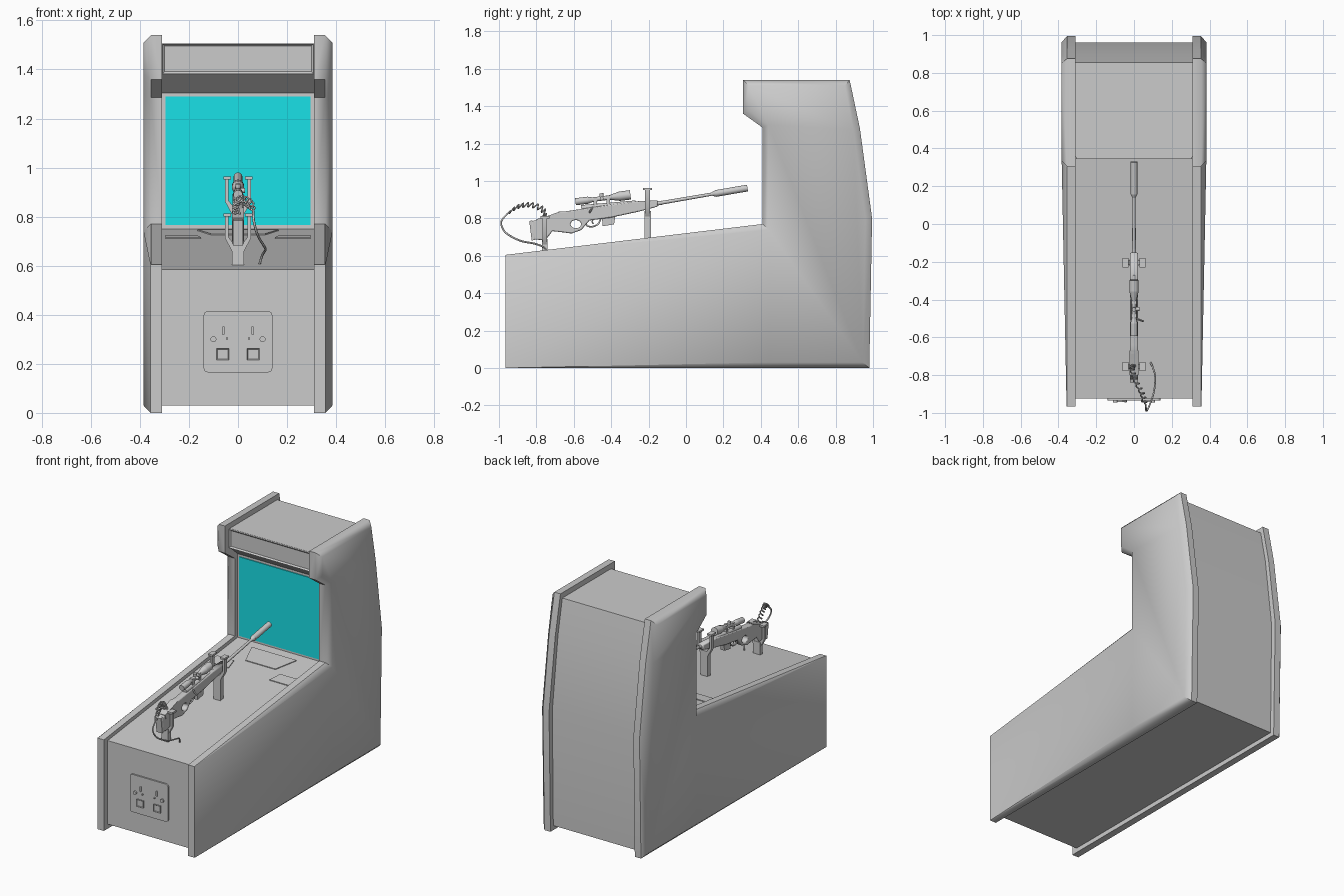
import bpy, bmesh, math
from mathutils import Vector, Matrix

if "Cube" in bpy.data.objects:
    bpy.data.objects.remove(bpy.data.objects["Cube"])


def finish(bm, name, angle=35, mirror=False):
    bmesh.ops.recalc_face_normals(bm, faces=bm.faces)
    me = bpy.data.meshes.new(name)
    bm.to_mesh(me)
    bm.free()
    me.shade_smooth()
    me.set_sharp_from_angle(angle=math.radians(angle))
    ob = bpy.data.objects.new(name, me)
    bpy.context.collection.objects.link(ob)
    if mirror:
        ob.modifiers.new("mirror", 'MIRROR')
    return ob


def loft(name, rings, cap_start=True, end_caps=None, **kw):
    """Join rings of equal length with quads and cap both ends."""
    bm = bmesh.new()
    vs = [[bm.verts.new(p) for p in r] for r in rings]
    n = len(vs[0])
    for a, b in zip(vs, vs[1:]):
        for i in range(n):
            j = (i + 1) % n
            bm.faces.new((a[i], a[j], b[j], b[i]))
    if cap_start:
        bm.faces.new(vs[0])
    for idx in (end_caps or [range(n)]):
        bm.faces.new([vs[-1][i] for i in idx])
    return finish(bm, name, **kw)


def prism(name, prof, x0, x1, **kw):
    return loft(name, [[(x, y, z) for y, z in prof] for x in (x0, x1)], **kw)


def box(name, x, y, z, round_y=0, inset=None, **kw):
    bm = bmesh.new()
    size = (x[1] - x[0], y[1] - y[0], z[1] - z[0])
    mid = Vector((x[0] + x[1], y[0] + y[1], z[0] + z[1])) / 2
    bmesh.ops.create_cube(bm, size=1, matrix=Matrix.Translation(mid) @ Matrix.Diagonal((*size, 1)))
    if round_y:
        edges = [e for e in bm.edges if abs((e.verts[0].co - e.verts[1].co).y) > 1e-5]
        bmesh.ops.bevel(bm, geom=edges, offset=round_y, segments=4, profile=0.5, affect='EDGES')
    if inset:
        bm.normal_update()
        front = [f for f in bm.faces if f.normal.y < -0.9]
        bmesh.ops.inset_region(bm, faces=front, thickness=inset, use_even_offset=True)
        for v in front[0].verts:
            v.co.y += inset
    return finish(bm, name, **kw)


def rod(name, p, q, r1, r2=None, seg=16, **kw):
    p, q = Vector(p), Vector(q)
    bm = bmesh.new()
    m = Matrix.Translation((p + q) / 2) @ (q - p).to_track_quat('Z', 'Y').to_matrix().to_4x4()
    bmesh.ops.create_cone(bm, cap_ends=True, segments=seg, radius1=r1,
                          radius2=r1 if r2 is None else r2, depth=(q - p).length, matrix=m)
    return finish(bm, name, **kw)


def spline(cu, pts, cyclic=False):
    s = cu.splines.new('POLY')
    s.points.add(len(pts) - 1)
    for sp, p in zip(s.points, pts):
        sp.co = (*p, *([0] * (3 - len(p))), 1)
    s.use_cyclic_u = cyclic


def tube(name, pts, r):
    cu = bpy.data.curves.new(name, 'CURVE')
    cu.dimensions, cu.bevel_depth, cu.bevel_resolution = '3D', r, 1
    cu.use_fill_caps = True
    spline(cu, pts)
    ob = bpy.data.objects.new(name, cu)
    bpy.context.collection.objects.link(ob)
    return ob


def smooth_path(pts, n=8):
    """Catmull-Rom path through the points."""
    P = [Vector(p) for p in pts]
    P = [P[0]] + P + [P[-1]]
    out = []
    for a, b, c, d in zip(P, P[1:], P[2:], P[3:]):
        for k in range(n):
            t = k / n
            out.append(0.5 * (2 * b + (c - a) * t + (2 * a - 5 * b + 4 * c - d) * t * t
                              + (3 * b - a - 3 * c + d) * t ** 3))
    return out + [P[-1]]


# Side panels: flat edge band, then a chamfer out to a raised outer face that fades at the front
edge = [(-.965, 0), (-.965, .605), (.41, .77), (.41, 1.285), (.305, 1.36), (.305, 1.54),
        (.875, 1.54), (.93, 1.28), (.995, .80), (.98, 0), (.41, 0)]
outer = [(-.965, 0), (-.965, .605), (.44, .74), (.44, 1.30), (.335, 1.38), (.335, 1.51),
         (.85, 1.51), (.895, 1.275), (.96, .80), (.945, .03), (.44, .03)]
loft("side_panel", [[(.31, y, z) for y, z in edge], [(.355, y, z) for y, z in edge],
                    [(.357 if i < 2 else .385, y, z) for i, (y, z) in enumerate(outer)]],
     end_caps=[(0, 1, 2, 10), range(2, 11)], angle=46, mirror=True)

# Cabinet body between the panels
prism("cabinet_body", [(-.925, .03), (-.925, .585), (.44, .75), (.44, 1.305), (.355, 1.38), (.355, 1.505),
                       (.855, 1.505), (.90, 1.28), (.96, .80), (.95, .03)], -.312, .312, angle=10)
box("marquee_frame", (-.308, .308), (.343, .36), (1.382, 1.504), inset=.009)

# Screen
screen = box("screen", (-.295, .295), (.434, .445), (.765, 1.29))
mat = bpy.data.materials.new("screen_cyan")
mat.diffuse_color = (.01, .75, .8, 1)
mat.use_nodes = True
mat.node_tree.nodes["Principled BSDF"].inputs["Base Color"].default_value = mat.diffuse_color
screen.data.materials.append(mat)


# Raised plates on the sloping deck
def deck(y):
    return .585 + (y + .925) * .165 / 1.365


def deck_plate(name, pts, **kw):
    loft(name, [[(x, y, deck(y) + h) for x, y in pts] for h in (-.005, .005)], **kw)


deck_plate("centre_plate", [(-.165, .38), (-.15, .34), (-.11, .235), (.11, .235), (.15, .34), (.165, .38)])
deck_plate("instruction_plate", [(.17, .20), (.295, .20), (.295, .115), (.15, .115)], mirror=True)

# Coin door
box("coin_door", (-.14, .14), (-.935, -.92), (.165, .415), round_y=.018)
rod("coin_lock", (.10, -.945, .30), (.10, -.93, .30), .012, mirror=True)
rod("coin_button", (.045, -.945, .303), (.045, -.93, .303), .005, seg=10, mirror=True)
box("coin_slot", (.055, .064), (-.942, -.93), (.318, .352), round_y=.003, mirror=True)
box("coin_return", (.037, .088), (-.942, -.93), (.215, .262), inset=.004, mirror=True)


# Forked gun rests: stem, splayed arm, prong and cap on each side
def gun_rest(name, y, fork, top, d):
    box(name + "_stem", (-.025, .025), (y - d * 1.3, y + d * 1.3), (deck(y) - .02, fork))
    arm = [(0, fork - .03), (.025, fork - .03), (.052, fork + .02), (.052, top - .01),
           (.038, top - .01), (.038, fork + .025), (.018, fork), (0, fork)]
    loft(name + "_prong", [[(x, yy, z) for x, z in arm] for yy in (y - d, y + d)], mirror=True)
    box(name + "_cap", (.028, .060), (y - .024, y + .024), (top - .012, top), mirror=True)


gun_rest("front_rest", -.205, .84, .963, .013)
gun_rest("rear_rest", -.755, .69, .812, .011)

# Rifle stock with thumbhole, made as a filled bevelled curve
cu = bpy.data.curves.new("rifle_stock", 'CURVE')
cu.dimensions, cu.fill_mode = '2D', 'BOTH'
cu.extrude, cu.bevel_depth, cu.bevel_resolution, cu.offset = .016, .006, 1, -.006
spline(cu, [(-.826, .785), (-.73, .808), (-.68, .836), (-.64, .838), (-.543, .853), (-.29, .890),
            (-.152, .897), (-.152, .863), (-.249, .837), (-.398, .805), (-.516, .789), (-.545, .755),
            (-.559, .738), (-.612, .719), (-.655, .725), (-.714, .732), (-.751, .684), (-.815, .687)], True)
spline(cu, [(-.589 + .028 * math.cos(a * math.pi / 8), .769 + .022 * math.sin(a * math.pi / 8))
            for a in range(16)], True)
stock = bpy.data.objects.new("rifle_stock", cu)
stock.rotation_euler = (math.pi / 2, 0, math.pi / 2)
bpy.context.collection.objects.link(stock)
prism("butt_pad", [(-.838, .785), (-.822, .79), (-.808, .685), (-.825, .682)], -.021, .021)
prism("cheek_rest", [(-.80, .795), (-.735, .815), (-.67, .838), (-.67, .80), (-.79, .765)], -.025, .025)


# Barrel group, all on one sloping axis
def on_axis(y, dz=0, x=0):
    return (x, y, .880 + (y + .152) * .171 + dz)


rod("receiver", on_axis(-.56, .045), on_axis(-.27, .020), .016)
rod("barrel_base", on_axis(-.28, .004), on_axis(-.13), .014, .011)
rod("barrel", on_axis(-.15), on_axis(.20), .010, .008)
rod("suppressor", on_axis(.158), on_axis(.329), .018)
rod("suppressor_collar", on_axis(.140), on_axis(.160), .010, .018)
rod("bolt_handle", on_axis(-.50, .04, .01), on_axis(-.515, .015, .05), .005, seg=8)


# Telescopic sight: radius changes along its axis
def sight(y, dz=0, x=0):
    return (x, y, .889 + (y + .591) * .125 + dz)


for nm, a, b, r1, r2 in [("eyepiece", -.591, -.525, .019, .019), ("rear_taper", -.525, -.495, .019, .011),
                         ("tube", -.50, -.40, .012, .012), ("front_taper", -.41, -.355, .012, .025),
                         ("objective", -.355, -.297, .025, .025)]:
    rod("sight_" + nm, sight(a), sight(b), r1, r2)
rod("sight_top_turret", sight(-.45), sight(-.453, .028), .011)
rod("sight_side_turret", sight(-.45), sight(-.45, 0, .028), .010)
for y in (-.485, -.415):
    x, yy, z = sight(y)
    box("sight_mount", (-.012, .012), (y - .009, y + .009), (z - .045, z + .012))

# Magazine, trigger and trigger guard
prism("magazine", [(-.45, .81), (-.375, .825), (-.385, .768), (-.445, .758)], -.014, .014)
tube("trigger_guard", smooth_path([(0, -.535, .79), (0, -.53, .762), (0, -.50, .756), (0, -.47, .770),
                                   (0, -.455, .80)], 5), .005)
tube("trigger", [(0, -.495, .80), (0, -.503, .782), (0, -.495, .770)], .004)

# Cable: coiled from the stock, then a plain loop down to the deck
coil_axis = smooth_path([(0, -.75, .79), (-.01, -.765, .845), (.01, -.83, .872), (.045, -.90, .862),
                         (.062, -.955, .825)], 30)
coil = []
for i, p in enumerate(coil_axis):
    a, r = i * 2 * math.pi / 11, .012 * min(1, i / 12, (len(coil_axis) - 1 - i) / 12)
    coil.append(p + Vector((r * math.cos(a), r * .6 * math.sin(a), r * math.sin(a))))
tube("cable_coil", coil, .004)
tube("cable_loop", smooth_path([(.062, -.955, .825), (.065, -.988, .78), (.08, -.965, .725), (.105, -.89, .682),
                                (.112, -.81, .665), (.10, -.76, .645), (.088, -.735, deck(-.735))]), .005)
